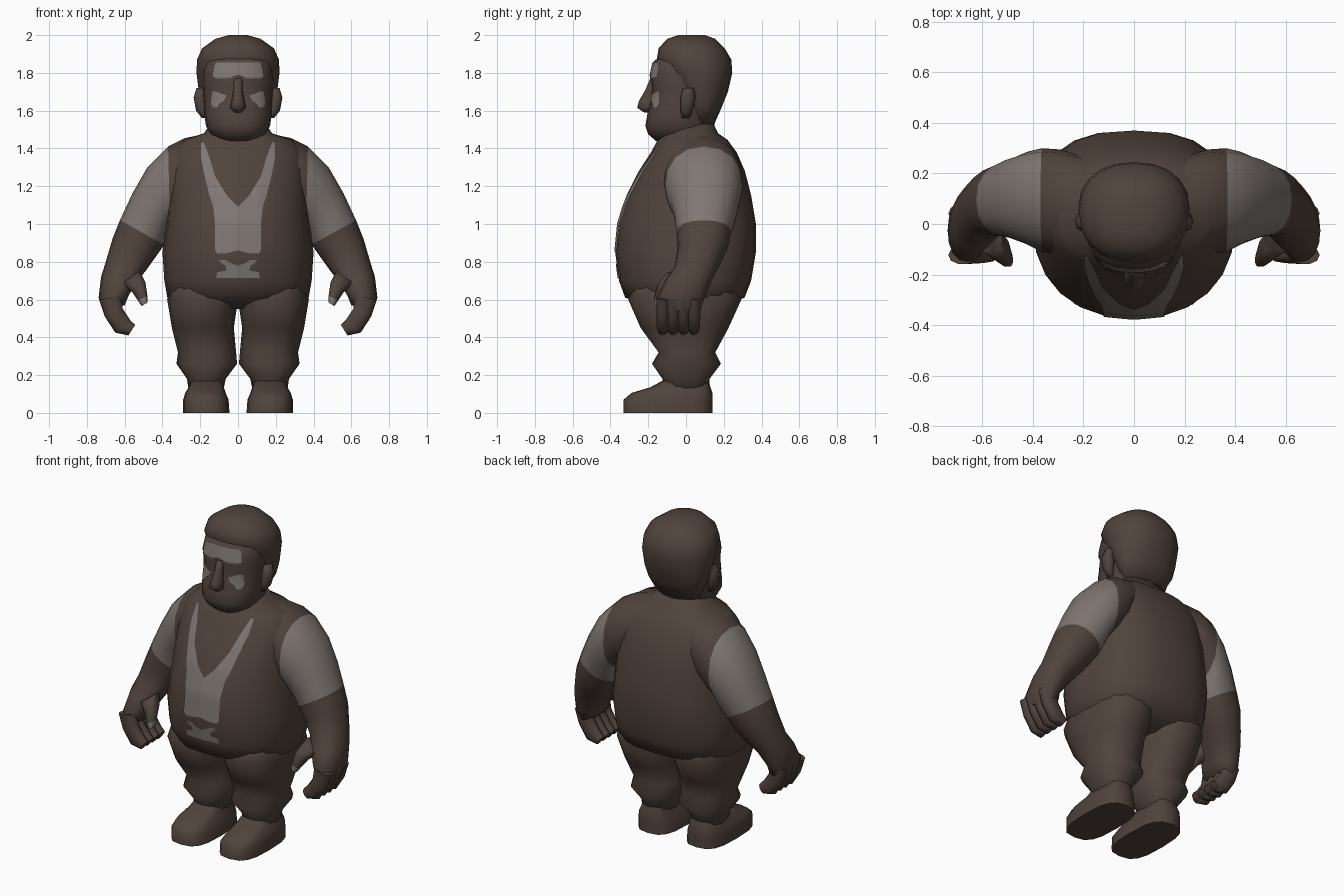
import bpy, bmesh, math
from mathutils import Vector
from mathutils.bvhtree import BVHTree

cube = bpy.data.objects.get("Cube")
if cube:
    bpy.data.objects.remove(cube)


def material(name, rgb):
    m = bpy.data.materials.new(name)
    m.use_nodes = True
    m.diffuse_color = (*rgb, 1)
    m.node_tree.nodes["Principled BSDF"].inputs["Base Color"].default_value = (*rgb, 1)
    return m


BROWN = material("dark brown", (0.081, 0.056, 0.045))
GREY = material("warm grey", (0.212, 0.183, 0.168))


def finish(name, bm, angle):
    mesh = bpy.data.meshes.new(name)
    bm.to_mesh(mesh)
    bm.free()
    mesh.materials.append(BROWN)
    mesh.materials.append(GREY)
    obj = bpy.data.objects.new(name, mesh)
    bpy.context.collection.objects.link(obj)
    bpy.ops.object.select_all(action="DESELECT")
    obj.select_set(True)
    bpy.context.view_layer.objects.active = obj
    bpy.ops.object.shade_smooth_by_angle(angle=math.radians(angle))
    return obj


def loft(name, rings, side=1, n=16, front=2.2, back=2.2, grey=(), angle=75):
    """Skin rings given as outer x, z, inner x, z, then the y range.
    Front and back set how square each half of the ring is."""
    bm = bmesh.new()
    loops = []
    for xo, zo, xi, zi, y0, y1 in rings:
        loop = []
        for k in range(n):
            a = math.tau * k / n
            c, s = math.cos(a), math.sin(a)
            p = back if s > 0 else front
            c = math.copysign(abs(c) ** (2 / p), c)
            s = math.copysign(abs(s) ** (2 / p), s)
            x = (xo + xi) / 2 + c * (xo - xi) / 2
            z = (zo + zi) / 2 + c * (zo - zi) / 2
            loop.append(bm.verts.new((side * x, (y0 + y1) / 2 + s * (y1 - y0) / 2, z)))
        loops.append(loop)
    for i, (a, b) in enumerate(zip(loops, loops[1:])):
        for k in range(n):
            j = (k + 1) % n
            f = bm.faces.new((a[k], a[j], b[j], b[k]))
            f.material_index = int(i in grey)
    bm.faces.new(loops[0])
    bm.faces.new(loops[-1]).material_index = int(len(rings) - 2 in grey)
    bmesh.ops.recalc_face_normals(bm, faces=bm.faces)
    return finish(name, bm, angle)


def level(rows):
    """Symmetric horizontal rings from half width, y range and height."""
    return [(w, z, -w, z, y0, y1) for w, y0, y1, z in rows]


def upright(rows):
    """Horizontal rings from outer x, inner x, y range and height."""
    return [(xo, z, xi, z, y0, y1) for xo, xi, y0, y1, z in rows]


def patch(name, target, rows, side, cols=5, steps=4):
    """Thin coloured patch laid on the front of the target, rows of z and x range."""
    me = target.data
    tree = BVHTree.FromPolygons([v.co for v in me.vertices],
                                [tuple(q.vertices) for q in me.polygons])
    bm = bmesh.new()
    grid = []
    fine = [Vector(a).lerp(Vector(b), t / steps)
            for a, b in zip(rows, rows[1:]) for t in range(steps)] + [Vector(rows[-1])]
    for z, xa, xb in fine:
        line = []
        for k in range(cols + 1):
            x = side * (xa + (xb - xa) * k / cols)
            hit, normal, _, _ = tree.ray_cast(Vector((x, -1, z)), Vector((0, 1, 0)))
            line.append(bm.verts.new(hit + normal * 0.005) if hit else None)
        grid.append(line)
    for a, b in zip(grid, grid[1:]):
        for k in range(cols):
            quad = [a[k], a[k + 1], b[k + 1], b[k]]
            if all(quad):
                f = bm.faces.new(quad)
                f.material_index = 1
                f.normal_update()
                if f.normal.y > 0:
                    f.normal_flip()
    finish(name, bm, 60)


# Torso and neck
torso = loft("torso", level([
    (.14, -.09, .14, 1.54), (.18, -.12, .17, 1.48), (.29, -.15, .22, 1.445),
    (.355, -.185, .268, 1.38), (.368, -.25, .312, 1.28), (.37, -.315, .345, 1.15),
    (.38, -.36, .37, 1.0), (.40, -.375, .37, .85), (.39, -.355, .345, .7),
    (.374, -.322, .31, .61), (.29, -.15, .15, .55)]), n=24, back=2.6)

# Head, hair, nose
head = loft("head", level([
    (.10, -.16, .13, 1.44), (.145, -.20, .14, 1.475), (.17, -.215, .15, 1.52),
    (.178, -.205, .16, 1.58), (.182, -.19, .19, 1.65), (.187, -.18, .2, 1.72),
    (.19, -.19, .2, 1.78), (.178, -.172, .2, 1.86), (.13, -.11, .15, 1.91)]),
    n=20, front=2.5)
loft("hair", level([
    (.14, .0, .15, 1.53), (.187, -.01, .19, 1.62), (.207, -.06, .222, 1.70),
    (.22, -.115, .245, 1.80), (.217, -.155, .24, 1.87), (.19, -.145, .205, 1.93),
    (.12, -.10, .155, 1.98), (.05, -.04, .1, 2.0)]), n=20)
loft("nose", level([
    (.02, -.22, -.15, 1.59), (.042, -.258, -.15, 1.615), (.034, -.25, -.15, 1.65),
    (.024, -.215, -.15, 1.71), (.025, -.19, -.15, 1.77)]), n=12)

for side, word in ((1, "left"), (-1, "right")):
    loft(word + "_ear", upright([
        (.19, .16, -.02, .02, 1.56), (.222, .16, -.03, .035, 1.60),
        (.235, .17, -.03, .05, 1.67), (.22, .17, -.015, .045, 1.72)]), side, n=8)

    # Shoulder, sleeve and forearm down to the palm
    loft(word + "_arm", [
        (.16, 1.48, .20, 1.1, -.12, .26), (.28, 1.455, .30, 1.04, -.125, .295),
        (.37, 1.41, .36, .99, -.11, .30), (.48, 1.30, .37, .95, -.08, .285),
        (.56, 1.16, .38, .92, -.06, .265), (.625, 1.02, .39, .89, -.05, .24),
        (.665, .92, .44, .82, -.045, .22), (.70, .80, .49, .75, -.06, .175),
        (.725, .72, .53, .70, -.105, .14), (.738, .61, .58, .62, -.15, .10),
        (.71, .54, .60, .57, -.14, .08)], side, grey=(2, 3, 4))

    # Curled fingers and thumb with its pale tip
    for i, finger in enumerate(("index", "middle", "ring", "little")):
        y = -.123 + i * .055
        loft(f"{word}_{finger}_finger", [
            (.735, .60, .62, .62, y - .036, y + .036),
            (.705, .51, .61, .55, y - .036, y + .036),
            (.65, .425, .57, .49, y - .033, y + .033),
            (.58, .41, .545, .465, y - .026, y + .026)], side, n=10)
    loft(word + "_thumb", [
        (.62, .68, .52, .75, -.12, .0), (.56, .64, .49, .69, -.155, -.05),
        (.53, .595, .48, .62, -.17, -.10), (.51, .565, .478, .585, -.17, -.115)],
        side, n=10, grey=(2,))

    # Trouser leg with gathered cuff, and boot
    loft(word + "_leg", upright([
        (.35, .02, -.25, .25, .72), (.375, .0, -.306, .293, .60),
        (.35, .022, -.24, .225, .45), (.318, .01, -.145, .155, .32),
        (.326, .005, -.18, .185, .26), (.27, .065, -.125, .125, .18),
        (.26, .08, -.12, .12, .11)]), side, front=2.4, back=2.4, angle=88)
    loft(word + "_boot", upright([
        (.29, .045, -.33, .14, 0), (.29, .05, -.33, .14, .07),
        (.28, .065, -.29, .14, .105), (.262, .075, -.19, .13, .135),
        (.25, .085, -.125, .12, .17)]), side, front=3, back=3, angle=65)

    # Painted shirt front, belt clasp, forehead and cheeks
    patch(word + "_shirt_front", torso, [
        (1.43, .18, .195), (1.35, .15, .195), (1.25, .12, .175), (1.15, .06, .15),
        (1.09, 0, .13), (1.0, 0, .12), (.86, 0, .12), (.845, .06, .11)], side)
    patch(word + "_clasp", torso, [
        (.81, .065, .10), (.79, .03, .085), (.78, 0, .065), (.755, 0, .06),
        (.745, 0, .11), (.715, 0, .115)], side)
    patch(word + "_forehead", head, [
        (1.855, 0, .115), (1.83, 0, .125), (1.79, 0, .13), (1.78, .03, .13),
        (1.77, .05, .11)], side)
    patch(word + "_cheek", head, [
        (1.70, .115, .135), (1.68, .06, .135), (1.65, .075, .14), (1.635, .10, .14),
        (1.615, .11, .13)], side)
